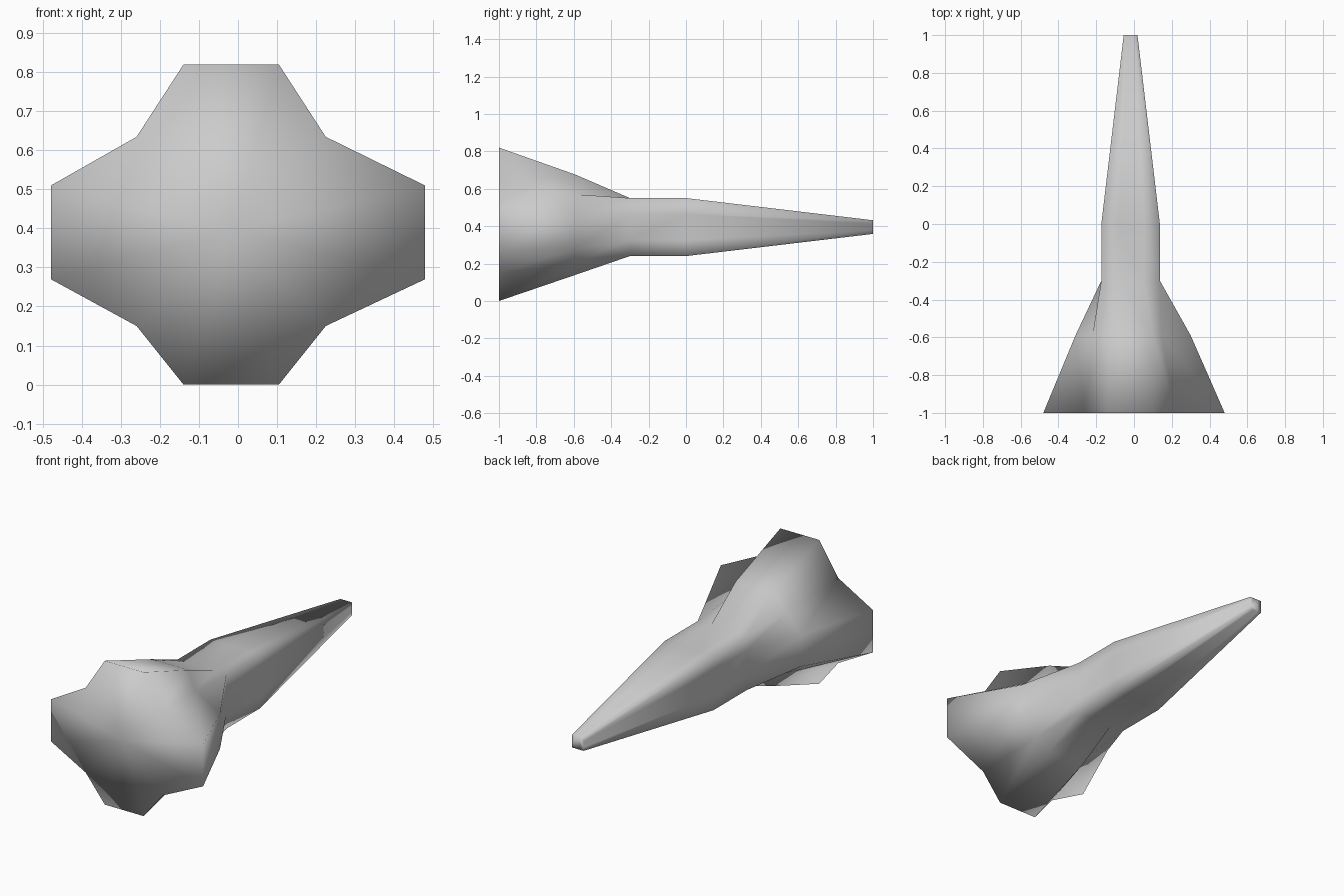
import bpy, bmesh

if "Cube" in bpy.data.objects:
    bpy.data.objects.remove(bpy.data.objects["Cube"])

CX, CZ = -0.018, 0.395


def body_ring(y, half, mid=0.45):
    """Square section, each side split in three: 12 points."""
    pts, a, b = [], half, half * mid
    for u, v in [(-b, a), (b, a), (a, a), (a, b), (a, -b), (a, -a),
                 (b, -a), (-b, -a), (-a, -a), (-a, -b), (-a, b), (-a, a)]:
        pts.append((CX + u, y, CZ + v))
    return pts


def fin_ring(y, pts):
    return [(x, y, z) for x, z in pts]


# flared section halfway along the fins; opposite corners match
middle = fin_ring(-0.59, [(-0.13, 0.675), (0.10, 0.675), (0.145, 0.57), (0.30, 0.48),
                          (0.30, 0.28), (0.19, 0.20), (0.10, 0.14), (-0.13, 0.14),
                          (-0.18, 0.22), (-0.31, 0.30), (-0.31, 0.48), (-0.22, 0.58)])
# cross-shaped tail outline
tail = fin_ring(-1.0, [(-0.14, 0.82), (0.105, 0.82), (0.225, 0.635), (0.48, 0.51),
                       (0.48, 0.27), (0.225, 0.15), (0.105, 0.0), (-0.14, 0.0),
                       (-0.26, 0.15), (-0.48, 0.27), (-0.48, 0.51), (-0.26, 0.635)])
sections = [body_ring(1.0, 0.0365), body_ring(0.0, 0.155),
            body_ring(-0.3, 0.155), middle, tail]

# loft the body and fins, with closed nose and tail
bm = bmesh.new()
rings = [[bm.verts.new(p) for p in s] for s in sections]
for a, b in zip(rings, rings[1:]):
    for i in range(12):
        j = (i + 1) % 12
        bm.faces.new((a[i], a[j], b[j], b[i]))
bm.faces.new(rings[0])
center = bm.verts.new((CX, -1.0, CZ))
for i in range(12):
    bm.faces.new((rings[-1][i], rings[-1][(i + 1) % 12], center))
bmesh.ops.recalc_face_normals(bm, faces=bm.faces)
for f in bm.faces:
    f.smooth = True
mesh = bpy.data.meshes.new("finned_dart_body")
bm.to_mesh(mesh)
bm.free()
bpy.context.collection.objects.link(bpy.data.objects.new("finned_dart_body", mesh))
